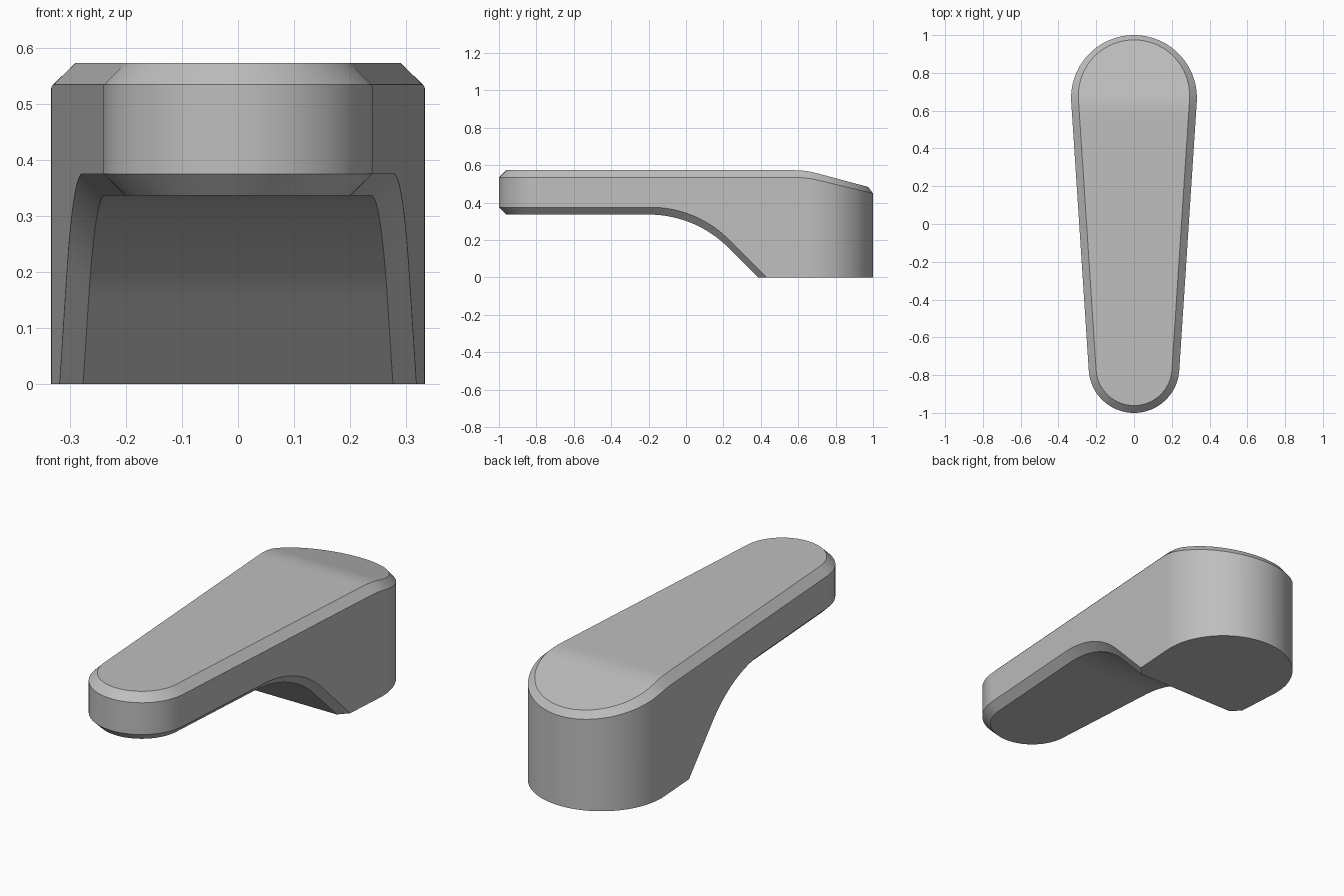
import bpy, bmesh, math

cube = bpy.data.objects.get("Cube")
if cube:
    bpy.data.objects.remove(cube, do_unlink=True)

# Overall shape
REAR_R, FRONT_R = 0.333, 0.24
REAR_Y, FRONT_Y = 1 - REAR_R, -1 + FRONT_R
TAPER = math.asin((REAR_R - FRONT_R) / (REAR_Y - FRONT_Y))
CHAMFER = 0.039
TOP, UNDER = 0.573, 0.336


def top_z(y):
    """Flat top that eases into a 15 degree fall at the rear."""
    start, end, slope = 0.58, 0.70, math.tan(math.radians(15))
    if y < start:
        return TOP
    if y < end:
        return TOP - slope * (y - start) ** 2 / (2 * (end - start))
    return TOP - slope * (y - (start + end) / 2)


def under_z(y):
    """Flat underside, then an arc, then a 45 degree fall through the floor."""
    start, radius = -0.2, 0.603
    end = start + radius * math.sin(math.pi / 4)
    if y < start:
        return UNDER
    arc = UNDER - radius + math.sqrt(radius ** 2 - (min(y, end) - start) ** 2)
    return arc - max(0, y - end)


def half_outline(arc_steps=28, side_steps=64):
    """Points and normals of the right half, from rear tip to front tip."""
    out = []
    turn = math.pi / 2 + TAPER
    for i in range(arc_steps + 1):
        a = turn * i / arc_steps
        n = (math.sin(a), math.cos(a))
        out.append((REAR_R * n[0], REAR_Y + REAR_R * n[1], *n))
    n = (math.sin(turn), math.cos(turn))
    for i in range(1, side_steps):
        t = i / side_steps
        r = REAR_R + (FRONT_R - REAR_R) * t
        c = REAR_Y + (FRONT_Y - REAR_Y) * t
        out.append((r * n[0], c + r * n[1], *n))
    for i in range(arc_steps + 1):
        a = turn + (math.pi - turn) * i / arc_steps
        n = (math.sin(a), math.cos(a))
        out.append((FRONT_R * n[0], FRONT_Y + FRONT_R * n[1], *n))
    return out


outline = half_outline()
last = len(outline) - 1
bm = bmesh.new()


def ring(inset, height):
    """Mirrored loop of vertices; the two tips are shared."""
    right, left = [], []
    for i, (x, y, nx, ny) in enumerate(outline):
        d = inset(ny)
        px, py = x - nx * d, y - ny * d
        tip = i in (0, last)
        v = bm.verts.new((0 if tip else px, py, height(py)))
        right.append(v)
        left.append(v if tip else bm.verts.new((-px, py, height(py))))
    return right, left


rings = [
    ring(lambda ny: CHAMFER, under_z),
    ring(lambda ny: 0, lambda y: under_z(y) + CHAMFER
         + 0.006 * min(1, max(0, (y + 0.2) / 0.4))),
    ring(lambda ny: 0, lambda y: top_z(y) - CHAMFER + 0.012 * max(0, (y - 0.6) / 0.4)),
    ring(lambda ny: CHAMFER * (1 - 0.35 * max(0, ny)), top_z),
]

# Chamfers and side walls
for low, high in zip(rings, rings[1:]):
    for a, b in zip(low, high):
        for i in range(last):
            bm.faces.new((a[i], a[i + 1], b[i + 1], b[i]))

# Underside and top
for right, left in (rings[0], rings[-1]):
    for i in range(last):
        loop = [right[i], right[i + 1], left[i + 1], left[i]]
        bm.faces.new(list(dict.fromkeys(loop)))

# Trim at the floor and close the foot
cut = bmesh.ops.bisect_plane(
    bm, geom=bm.verts[:] + bm.edges[:] + bm.faces[:], dist=1e-6,
    plane_co=(0, 0, 0), plane_no=(0, 0, 1), clear_inner=True)
rim = [e for e in bm.edges if e.is_boundary]
bmesh.ops.holes_fill(bm, edges=rim, sides=0)
bmesh.ops.recalc_face_normals(bm, faces=bm.faces[:])

mesh = bpy.data.meshes.new("lever_handle")
bm.to_mesh(mesh)
bm.free()
handle = bpy.data.objects.new("lever_handle", mesh)
bpy.context.collection.objects.link(handle)

# Plain grey
grey = bpy.data.materials.new("plain_grey")
grey.use_nodes = True
colour = (0.52, 0.52, 0.52, 1)
grey.diffuse_color = colour
grey.node_tree.nodes["Principled BSDF"].inputs["Base Color"].default_value = colour
mesh.materials.append(grey)

bpy.ops.object.select_all(action="DESELECT")
handle.select_set(True)
bpy.context.view_layer.objects.active = handle
bpy.ops.object.shade_smooth_by_angle(angle=math.radians(22))
